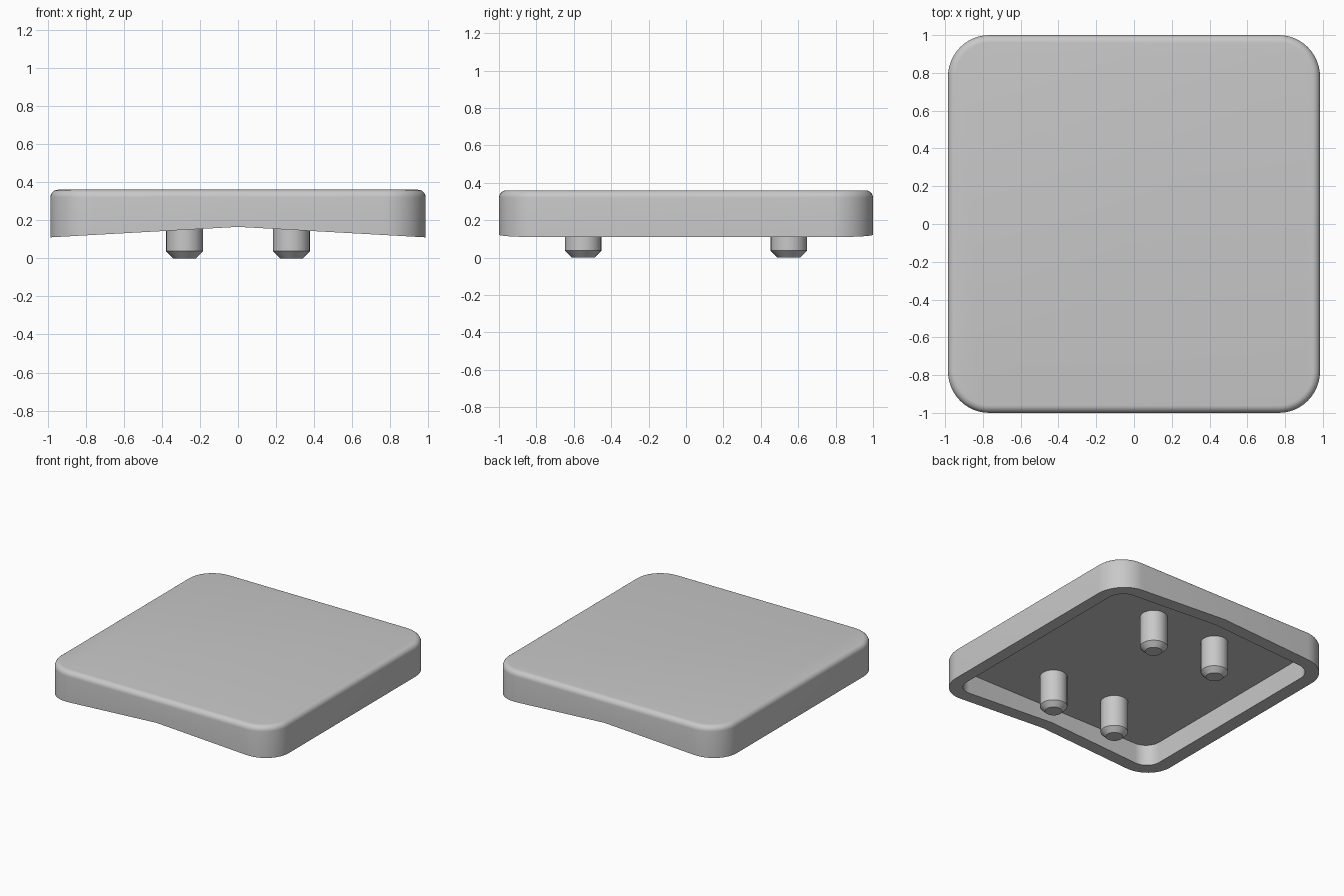
import bpy, bmesh, math

default = bpy.data.objects.get("Cube")
if default:
    bpy.data.objects.remove(default, do_unlink=True)

HALF_X, HALF_Y = 0.985, 1.0
TOP, CEILING = 0.36, 0.28
RIM_EDGE, RIM_MIDDLE = 0.11, 0.165
CORNER, WALL, ROUND = 0.22, 0.1, 0.04
STEPS = 12

grey = bpy.data.materials.new("plain grey")
grey.diffuse_color = (0.58, 0.58, 0.58, 1)
grey.use_nodes = True
grey.node_tree.nodes["Principled BSDF"].inputs["Base Color"].default_value = grey.diffuse_color


def finish(bm, name):
    bmesh.ops.recalc_face_normals(bm, faces=bm.faces)
    mesh = bpy.data.meshes.new(name)
    bm.to_mesh(mesh)
    bm.free()
    mesh.materials.append(grey)
    mesh.shade_smooth()
    mesh.set_sharp_from_angle(angle=math.radians(30))
    obj = bpy.data.objects.new(name, mesh)
    bpy.context.collection.objects.link(obj)
    return obj


def outline(inset):
    """Rounded rectangle with an extra point in the middle of front and back."""
    r = CORNER - inset
    points = []
    for quarter, (sx, sy) in enumerate([(1, 1), (-1, 1), (-1, -1), (1, -1)]):
        for i in range(STEPS + 1):
            a = (quarter + i / STEPS) * math.pi / 2
            points.append((sx * (HALF_X - CORNER) + r * math.cos(a),
                           sy * (HALF_Y - CORNER) + r * math.sin(a)))
        if quarter in (0, 2):
            points.append((0, sy * (HALF_Y - inset)))
    return points


def rim_height(x):
    return RIM_MIDDLE - (RIM_MIDDLE - RIM_EDGE) * abs(x) / HALF_X


def ring(bm, inset, z=None):
    return [bm.verts.new((x, y, rim_height(x) if z is None else z))
            for x, y in outline(inset)]


def bridge(bm, a, b):
    n = len(a)
    for i in range(n):
        j = (i + 1) % n
        bm.faces.new((a[i], a[j], b[j], b[i]))


# Hollow lid: ceiling, inner wall, peaked rim, outer wall, rounded top edge
bm = bmesh.new()
rings = [ring(bm, WALL, CEILING), ring(bm, WALL), ring(bm, 0)]
for k in range(7):
    a = k / 6 * math.pi / 2
    rings.append(ring(bm, ROUND * (1 - math.cos(a)), TOP - ROUND * (1 - math.sin(a))))
for lower, upper in zip(rings, rings[1:]):
    bridge(bm, lower, upper)
bm.faces.new(rings[0])
bm.faces.new(rings[-1])
finish(bm, "lid_shell")


# Four chamfered locating pegs under the lid
def peg(name, x, y):
    bm = bmesh.new()
    circles = []
    for r, z in [(0.06, 0), (0.097, 0.037), (0.097, CEILING + 0.01)]:
        circles.append([bm.verts.new((r * math.cos(i * math.tau / 32),
                                      r * math.sin(i * math.tau / 32), z))
                        for i in range(32)])
    for a, b in zip(circles, circles[1:]):
        bridge(bm, a, b)
    bm.faces.new(circles[0])
    bm.faces.new(circles[-1])
    finish(bm, name).location = (x, y, 0)


for side, sx in (("left", 1), ("right", -1)):
    for end, sy in (("front", -1), ("back", 1)):
        peg(f"{end}_{side}_peg", sx * 0.28, sy * 0.55)
